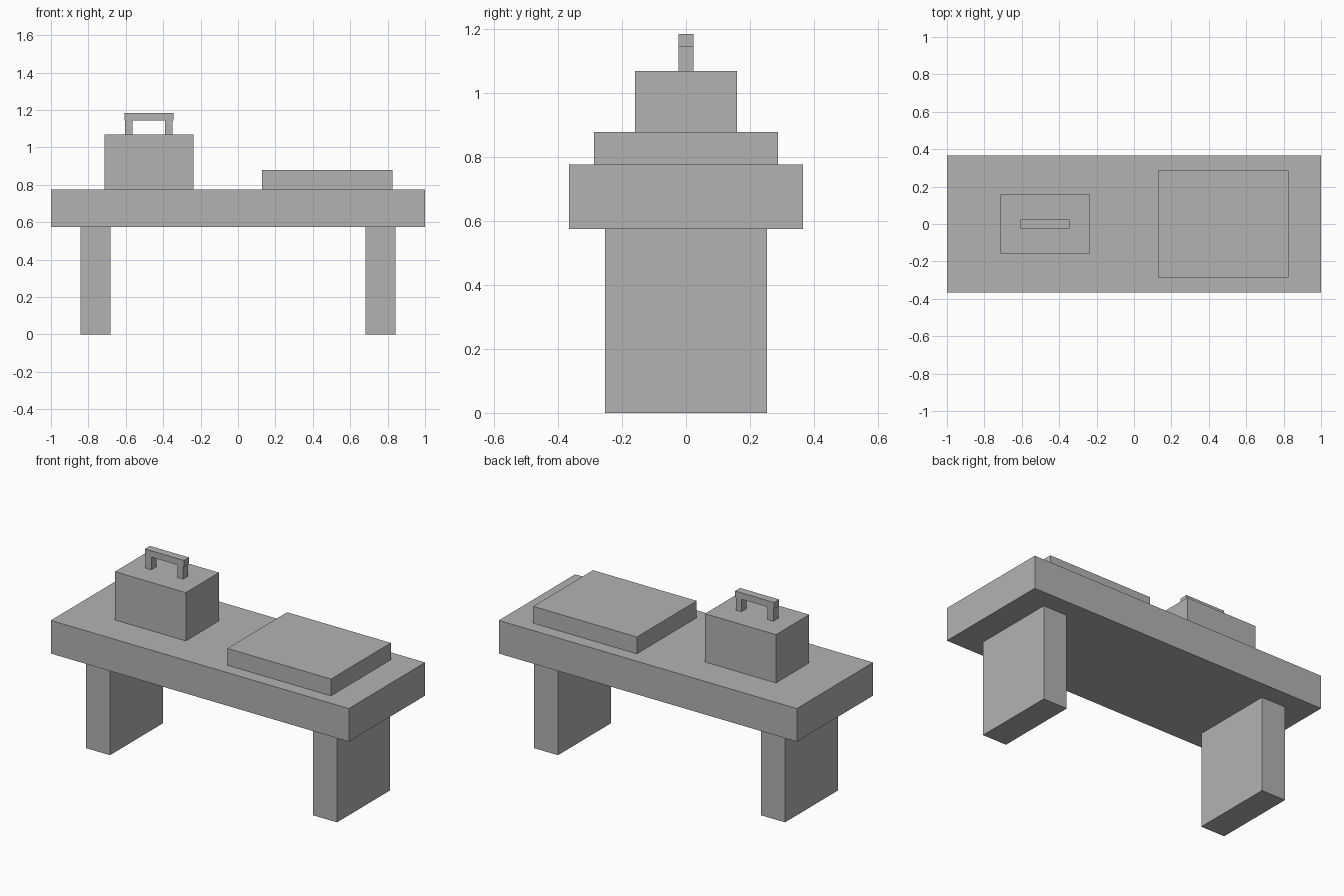
import bpy

if "Cube" in bpy.data.objects:
    bpy.data.objects.remove(bpy.data.objects["Cube"])

grey = bpy.data.materials.new("plain grey")
grey.diffuse_color = (0.45, 0.45, 0.45, 1)
grey.use_nodes = True
grey.node_tree.nodes["Principled BSDF"].inputs["Base Color"].default_value = grey.diffuse_color


def box(name, x, z, half_depth):
    """Block spanning x and z ranges, centred on y = 0."""
    bpy.ops.mesh.primitive_cube_add(size=1)
    ob = bpy.context.object
    ob.name = name
    ob.location = ((x[0] + x[1]) / 2, 0, (z[0] + z[1]) / 2)
    ob.scale = (x[1] - x[0], 2 * half_depth, z[1] - z[0])
    bpy.ops.object.transform_apply(location=True, rotation=False, scale=True)
    ob.data.materials.append(grey)
    return ob


# Bench slab and its two panel legs
box("bench_top", (-1, 1), (0.575, 0.776), 0.366)
for side, cx in (("left", -0.762), ("right", 0.762)):
    box(side + "_leg", (cx - 0.08, cx + 0.08), (0, 0.575), 0.253)

# Flat cushion on the right
box("cushion", (0.129, 0.825), (0.776, 0.878), 0.287)

# Case on the left with a bridge handle
CASE_X = -0.477
box("case", (CASE_X - 0.238, CASE_X + 0.238), (0.776, 1.069), 0.159)
for side, s in (("left", -1), ("right", 1)):
    cx = CASE_X + s * 0.107
    box(side + "_handle_post", (cx - 0.019, cx + 0.019), (1.069, 1.145), 0.024)
box("handle_bar", (CASE_X - 0.131, CASE_X + 0.131), (1.145, 1.184), 0.024)
